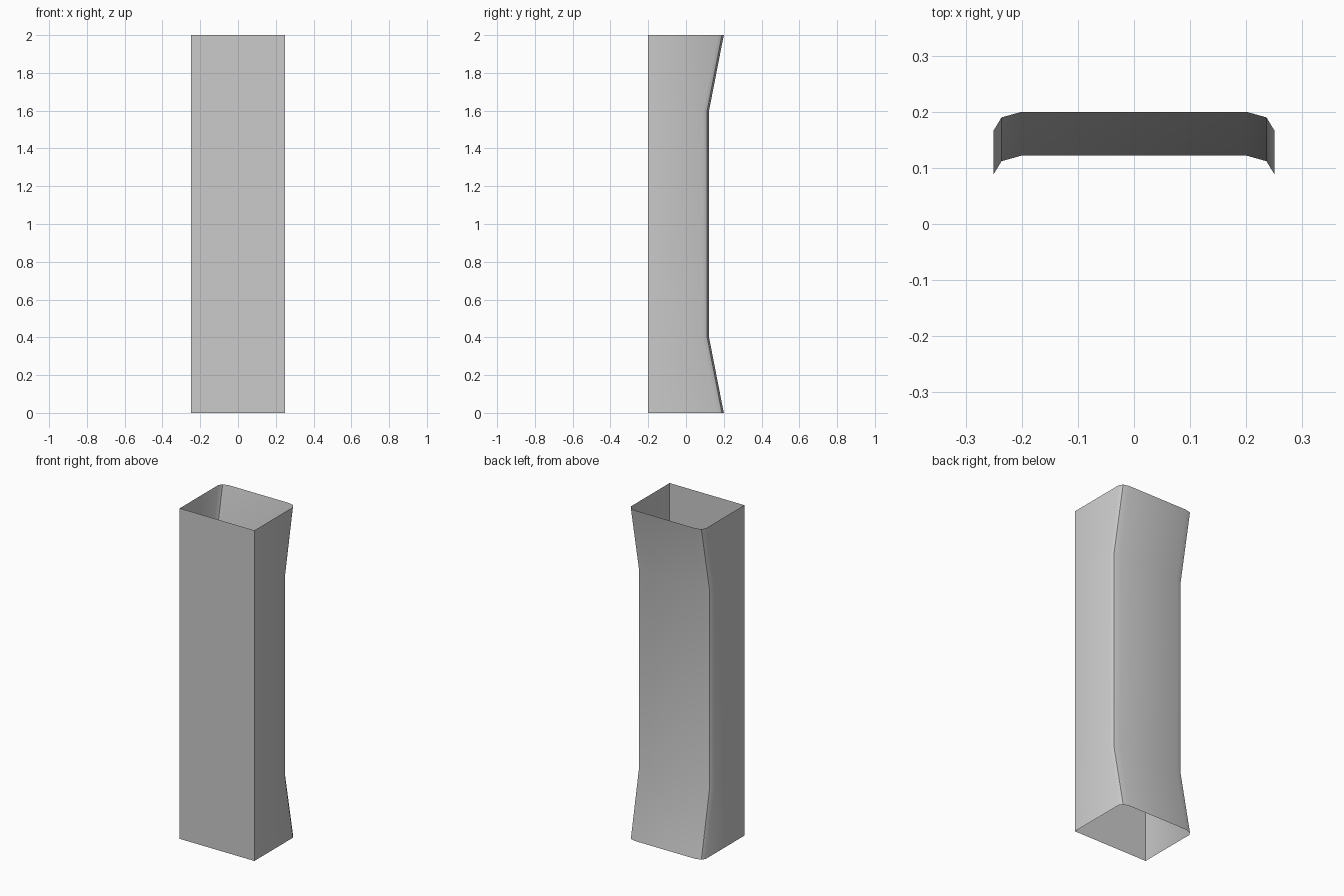
import bpy, math

if "Cube" in bpy.data.objects:
    bpy.data.objects.remove(bpy.data.objects["Cube"])

# Half of the rounded back edge: (x, y) when flared at the ends
BACK = [(0.25, 0.167), (0.236, 0.19), (0.20, 0.20)]
# (height, inward shift of the back wall)
LEVELS = [(0.0, 0.0), (0.4, 0.078), (1.6, 0.078), (2.0, 0.0)]


def ring(z, shift):
    right = [(0.25, -0.2, z)] + [(x, y - shift, z) for x, y in BACK]
    return right + [(-x, y, z) for x, y, z in reversed(right)]


# Open sleeve: flat front and sides, rounded back waisted in the middle
n = 2 * (len(BACK) + 1)
verts = [v for z, s in LEVELS for v in ring(z, s)]
faces = [(k * n + i, k * n + (i + 1) % n, (k + 1) * n + (i + 1) % n, (k + 1) * n + i)
         for k in range(len(LEVELS) - 1) for i in range(n)]
mesh = bpy.data.meshes.new("waisted_sleeve")
mesh.from_pydata(verts, [], faces)
sleeve = bpy.data.objects.new("waisted_sleeve", mesh)
bpy.context.collection.objects.link(sleeve)

# Smooth shading with sharp corners kept
bpy.context.view_layer.objects.active = sleeve
sleeve.select_set(True)
bpy.ops.object.shade_smooth_by_angle(angle=math.radians(35))
